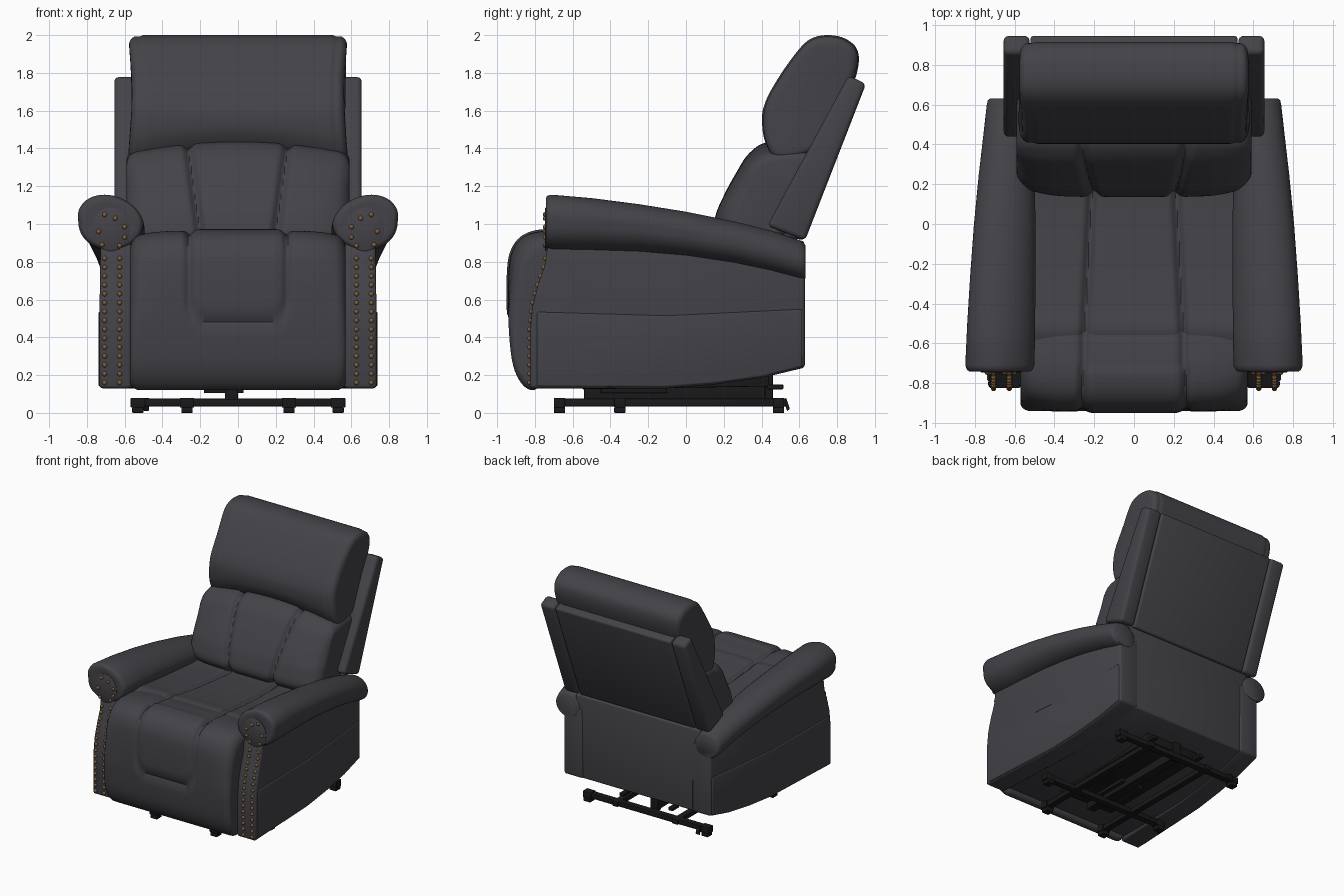
import bpy, bmesh, math
from mathutils import Vector

old = bpy.data.objects.get("Cube")
if old:
    bpy.data.objects.remove(old, do_unlink=True)


def material(name, rgb):
    m = bpy.data.materials.new(name)
    m.use_nodes = True
    m.diffuse_color = (*rgb, 1)
    node = next(n for n in m.node_tree.nodes if n.type == 'BSDF_PRINCIPLED')
    node.inputs["Base Color"].default_value = (*rgb, 1)
    node.inputs["Roughness"].default_value = 0.6
    return m


LEATHER = material("charcoal_leather", (0.057, 0.056, 0.065))
METAL = material("black_metal", (0.010, 0.010, 0.011))
BRASS = material("aged_brass", (0.20, 0.108, 0.042))


def finish(name, bm, mat, mirror=False, angle=40):
    bmesh.ops.recalc_face_normals(bm, faces=bm.faces)
    mesh = bpy.data.meshes.new(name)
    bm.to_mesh(mesh)
    bm.free()
    mesh.materials.append(mat)
    ob = bpy.data.objects.new(name, mesh)
    bpy.context.collection.objects.link(ob)
    bpy.ops.object.select_all(action='DESELECT')
    ob.select_set(True)
    bpy.context.view_layer.objects.active = ob
    bpy.ops.object.shade_smooth_by_angle(angle=math.radians(angle))
    if mirror:
        ob.modifiers.new("Mirror", 'MIRROR').use_mirror_merge = False
    return ob


def loft(bm, rings):
    """Skin a list of equal closed rings and cap both ends."""
    rows = [[bm.verts.new(p) for p in ring] for ring in rings]
    n = len(rows[0])
    for a, b in zip(rows, rows[1:]):
        for i in range(n):
            j = (i + 1) % n
            bm.faces.new((a[i], a[j], b[j], b[i]))
    bm.faces.new(rows[0])
    bm.faces.new(rows[-1][::-1])


def spline(pts, steps=6):
    """Closed smooth loop through the points."""
    P = [Vector(p) for p in pts]
    out = []
    for i in range(len(P)):
        a, b, c, d = (P[(i + k) % len(P)] for k in (-1, 0, 1, 2))
        for s in range(steps):
            t = s / steps
            out.append(0.5 * (2 * b + (c - a) * t + (2 * a - 5 * b + 4 * c - d) * t * t
                              + (3 * b - a - 3 * c + d) * t ** 3))
    return out


def cushion(name, profile, half, r, groove, warp=None):
    """Side profile (y, z), clockwise, stretched over x with rounded ends and seams."""
    loop = spline(profile)
    n = len(loop)
    mid = sum(loop, Vector((0, 0))) / n
    arcs = [math.pi / 2 * k / 6 for k in range(1, 7)]
    ends = [(half - r + r * math.sin(a), r * (1 - math.cos(a))) for a in arcs]
    count = int((half - r) / 0.009)
    flat = [((half - r) * k / count, 0) for k in range(-count, count + 1)]
    stations = [(-x, d) for x, d in reversed(ends)] + flat + ends
    rings = []
    for x, inset in stations:
        ring = []
        for i, p in enumerate(loop):
            t = (loop[(i + 1) % n] - loop[i - 1]).normalized()
            q = p + (mid - p).normalized() * inset
            q = q + Vector((t.y, -t.x)) * groove(x, p.x, p.y)
            v = Vector((x, q.x, q.y))
            ring.append(warp(v) if warp else v)
        rings.append(ring)
    bm = bmesh.new()
    loft(bm, rings)
    return finish(name, bm, LEATHER)


def prism(name, profile, x0, x1, bevel, mat=LEATHER, mirror=False, toe_in=0):
    """Side polygon (y, z) between two x planes with rounded edges."""
    bm = bmesh.new()
    loft(bm, [[(x - toe_in * (y + .82), y, z) for y, z in profile] for x in (x0, x1)])
    bmesh.ops.recalc_face_normals(bm, faces=bm.faces)
    sharp = [e for e in bm.edges if e.calc_face_angle(0) > 0.5]
    bmesh.ops.bevel(bm, geom=sharp, offset=bevel, segments=3, profile=0.5,
                    affect='EDGES', clamp_overlap=True)
    return finish(name, bm, mat, mirror)


def box(name, x, y, z, mirror=False):
    return prism(name, [(y[0], z[0]), (y[0], z[1]), (y[1], z[1]), (y[1], z[0])],
                 x[0], x[1], .004, METAL, mirror)


def dent(d, depth, width):
    return depth * math.exp(-(d / width) ** 2)


def ramp(v, lo, hi):
    return min(1, max(0, (v - lo) / (hi - lo)))


# Base body between the arms
prism("base_body", [(-.78, .15), (-.1, .14), (.15, .155), (.4, .19), (.62, .24), (.625, .91),
                    (.42, .93), (.2, .82), (-.75, .82)], -.56, .56, .012)


# Footrest with a U-shaped stitched pad and rolled, crowned top
def pad_seam(x, y, z):
    if y > -.72:
        return dent(abs(x) - .25, .022, .022)
    qx, qz = abs(x) - .15, .59 - z
    d = math.hypot(max(qx, 0), max(qz, 0)) + min(max(qx, qz), 0) - .11
    return dent(d, .016 + .008 * ramp(z, .8, .95), .02) - .008 * ramp(-d, 0, .06)


def crown(v):
    edge = (abs(v.x) / .57) ** 6 * ramp(v.z, .5, .85)
    v.y += .05 * edge
    v.z -= .04 * edge
    return v


cushion("footrest", [(-.85, .135), (-.915, .25), (-.94, .48), (-.94, .75), (-.915, .87),
                     (-.85, .94), (-.74, .965), (-.58, .95), (-.48, .91), (-.55, .75),
                     (-.73, .6), (-.76, .35), (-.78, .145)], .57, .05, pad_seam, crown)

# Seat in three channels
cushion("seat", [(-.65, .72), (-.67, .88), (-.55, .948), (-.42, .935), (-.2, .91), (.1, .89),
                 (.32, .88), (.36, .72)], .56, .05,
        lambda x, y, z: dent(abs(x) - (.22 - .05 * y), .028, .022))


# Lower back cushion in three channels that narrow downward, with dropped shoulders
def shoulders(v):
    side = (v.x / .57) ** 2
    v.z -= .06 * side * ramp(v.z, 1.1, 1.4)
    v.y += .06 * side ** 3 * ramp(.4 - v.y, 0, .2)
    return v


cushion("lower_back_cushion", [(.145, .92), (.155, 1.04), (.2, 1.15), (.265, 1.27), (.335, 1.375),
                               (.44, 1.435), (.66, 1.43), (.62, 1.2), (.5, .92), (.28, .84)],
        .59, .06, lambda x, y, z: dent(abs(x) - (.2 + .13 * (z - .95)), .03, .024), shoulders)


# Head pillow with an arched lower edge
def arch(v):
    v.z += .065 * ramp(-v.z, -1.62, -1.37) * (1 - (v.x / .57) ** 2)
    v.x *= 1 - .03 * math.sin(math.pi * ramp(v.z, 1.38, 1.98))
    return v


cushion("head_pillow", [(.475, 1.335), (.42, 1.42), (.403, 1.53), (.418, 1.64), (.49, 1.775),
                        (.59, 1.915), (.66, 1.98), (.745, 2.0), (.835, 1.985), (.9, 1.935),
                        (.915, 1.86), (.89, 1.75), (.83, 1.6), (.74, 1.42), (.6, 1.345)],
        .58, .06, lambda x, y, z: dent(abs(x) - .525, .008, .015), arch)

# Reclined back shell: central panel and side wings
prism("back_panel", [(.4, .95), (.625, .915), (.95, 1.742), (.86, 1.775)], -.52, .52, .015)
prism("back_wing", [(.43, .99), (.63, .912), (.953, 1.742), (.86, 1.786)], .525, .655, .025,
      mirror=True)

# Arm side boxes, narrowing toward the back
TOE = .05
ARM_FRONT = [(-.825, .13), (-.825, .45), (-.81, .58), (-.78, .69), (-.748, .78), (-.735, .87)]
prism("arm_side", ARM_FRONT + [(-.69, .96), (.0, .93), (.63, .8), (.63, .24), (.4, .185),
                               (.15, .15), (-.1, .13)], .565, .734, .018,
      mirror=True, toe_in=TOE)
prism("lower_side_panel", [(-.79, .14), (-.79, .535), (-.1, .515), (.615, .55), (.615, .245),
                           (.4, .192), (.15, .157), (-.1, .137)], .69, .741, .01,
      mirror=True, toe_in=TOE)

# Rolled armrests tapering backward: y, top z, bottom z, inner x, outer x, scale
FRONT = (1.155, .86, .5, .845)
ROLL = [(-.738, *FRONT, .05), (-.742, *FRONT, .7), (-.742, *FRONT, .88),
        (-.734, *FRONT, .96), (-.71, *FRONT, 1),
        (-.5, 1.137, .857, .497, .835, 1),
        (-.25, 1.105, .85, .495, .82, 1), (0, 1.065, .83, .495, .803, 1),
        (.25, 1.015, .793, .5, .78, 1), (.45, .965, .75, .505, .757, 1),
        (.6, .915, .71, .51, .74, 1), (.622, .905, .705, .512, .738, .97),
        (.632, .9, .7, .515, .735, .88)]
rings = []
for y, top, bottom, inner, outer, s in ROLL:
    ring = []
    for k in range(48):
        a = math.tau * k / 48
        # gathered pleats around the front face, crown leaning outward
        pleat = 1 - (.012 * (1 + math.cos(6 * a)) if -.75 < y < -.73 else 0)
        lean = .035 * max(0, math.sin(a)) * s * ramp(-y, -.5, .3)
        ring.append(((inner + outer) / 2 + math.cos(a) * (outer - inner) / 2 * s * pleat + lean, y,
                     (top + bottom) / 2 + math.sin(a) * (top - bottom) / 2 * s * pleat))
    rings.append(ring)
bm = bmesh.new()
loft(bm, rings)
finish("armrest_roll", bm, LEATHER, True, 60)

# Rounded head of the nailed front panel, set on the roll face
bm = bmesh.new()
loft(bm, [[(.672 + .1 * s * math.cos(math.tau * k / 32), y, .972 + .115 * s * math.sin(math.tau * k / 32))
           for k in range(32)] for y, s in ((-.738, 1), (-.744, 1), (-.747, .95))])
finish("panel_head", bm, LEATHER, True)


# Nail heads down each arm front, fanning out over the roll
def front_y(z):
    for (y0, z0), (y1, z1) in zip(ARM_FRONT, ARM_FRONT[1:]):
        if z <= z1:
            return y0 + (y1 - y0) * (z - z0) / (z1 - z0)
    return -.743


spots = [(x, .16 + .047 * k) for k in range(15) for x in (.627, .706)]
spots += [(.627, .885), (.6, .93), (.6, .985), (.65, 1.03), (.706, 1.05), (.738, .96), (.72, .89)]
bm = bmesh.new()
for x, z in spots:
    made = bmesh.ops.create_uvsphere(bm, u_segments=10, v_segments=6, radius=.0135)
    bmesh.ops.translate(bm, verts=made["verts"], vec=(x, front_y(z) - .002, z))
finish("nail_heads", bm, BRASS, True)

# Lift frame: cross bars, rails and feet
box("rear_cross_bar", (-.57, .57), (.465, .515), (.035, .075))
box("middle_cross_bar", (-.57, .57), (-.375, -.325), (.035, .075))
box("rail", (.245, .295), (-.7, .53), (.035, .075), mirror=True)
for label, x, y in (("rear", .53, .49), ("middle", .53, -.35), ("front", .27, -.67)):
    box(label + "_foot", (x - .03, x + .03), (y - .03, y + .03), (0, .03), mirror=True)
    box(label + "_joint", (x - .038, x + .038), (y - .03, y + .03), (.028, .08), mirror=True)

# Lift mechanism under the seat
prism("mechanism_plate", [(-.55, .125), (-.55, .17), (.44, .24), (.44, .14)], -.24, .24, .006, METAL)
box("motor_spine", (-.07, .0), (-.54, .42), (.07, .15))
box("motor_housing", (-.18, .03), (-.45, -.1), (.105, .16))
box("lift_bracket", (-.07, .0), (.42, .46), (.06, .24))
box("hinge_arm", (.2, .24), (.43, .515), (.125, .15), mirror=True)
prism("cable_hook", [(.515, .07), (.53, .08), (.55, .02), (.535, .01)], -.5, -.47, .003, METAL)
